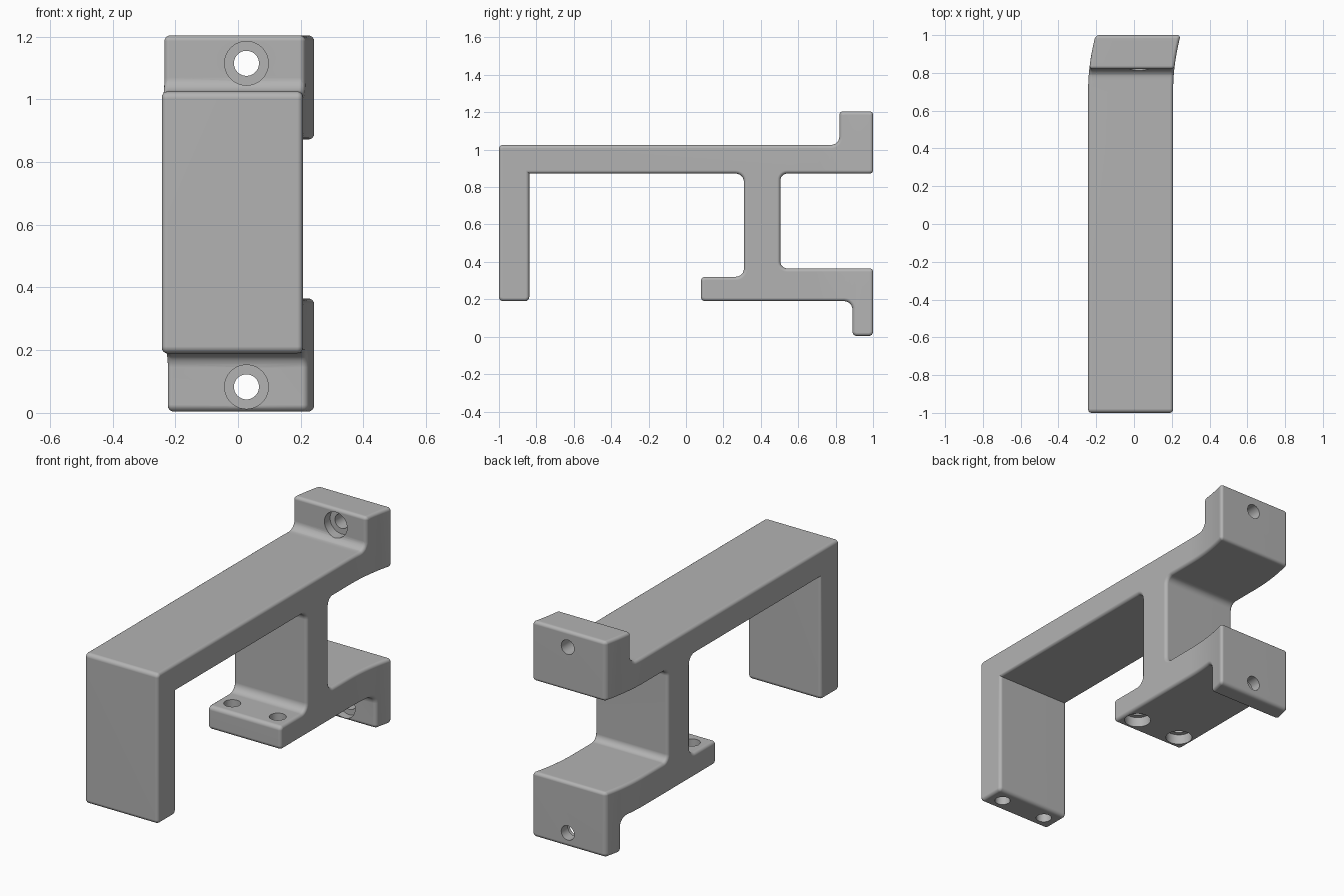
import bpy, bmesh, math
from mathutils import Vector, Matrix

if "Cube" in bpy.data.objects:
    bpy.data.objects.remove(bpy.data.objects["Cube"], do_unlink=True)

# Single grey material
grey = bpy.data.materials.new("plain_grey")
grey.use_nodes = True
colour = (0.45, 0.45, 0.45, 1)
grey.diffuse_color = colour
grey.node_tree.nodes["Principled BSDF"].inputs["Base Color"].default_value = colour

LEFT, RIGHT, EDGE = -0.243, 0.207, 0.018
C, F = 0.022, 0.045       # convex corner and concave fillet radii


def rounded(points, steps=6):
    """Round each (y, z, radius) corner of a right-angled outline."""
    out = []
    for i, (y, z, r) in enumerate(points):
        p = Vector((y, z))
        a = (Vector(points[i - 1][:2]) - p).normalized()
        b = (Vector(points[(i + 1) % len(points)][:2]) - p).normalized()
        if r == 0:
            out.append(p)
            continue
        centre = p + (a + b) * r
        for k in range(steps + 1):
            t = k / steps * math.pi / 2
            out.append(centre - b * r * math.cos(t) - a * r * math.sin(t))
    return out


# Side outline of the whole bracket
outline = rounded([
    (-1, 0.19, C), (-0.838, 0.19, C), (-0.838, 0.872, 0),
    (0.31, 0.872, F), (0.31, 0.32, F), (0.08, 0.32, C), (0.08, 0.19, C),
    (0.89, 0.19, F), (0.89, 0.004, C), (1, 0.004, C), (1, 0.365, C * 0.8),
    (0.505, 0.365, F * 0.8), (0.505, 0.872, F * 0.8), (1, 0.872, C * 0.8),
    (1, 1.204, C * 0.8), (0.82, 1.204, C * 0.8), (0.82, 1.025, F), (-1, 1.025, C)])

bm = bmesh.new()
base = bm.faces.new([bm.verts.new((LEFT, p.x, p.y)) for p in outline])
ext = bmesh.ops.extrude_face_region(bm, geom=[base], use_keep_orig=True)
bmesh.ops.translate(bm, vec=(RIGHT - LEFT, 0, 0),
                    verts=[g for g in ext["geom"] if isinstance(g, bmesh.types.BMVert)])
bmesh.ops.recalc_face_normals(bm, faces=bm.faces)

# Soft edges around both sides
rim = [e for e in bm.edges
       if sum(abs(f.normal.x) > 0.9 for f in e.link_faces) == 1]
bmesh.ops.bevel(bm, geom=rim, offset=EDGE, offset_type='OFFSET', segments=4,
                profile=0.5, affect='EDGES', clamp_overlap=False)

# Sweep the rear end sideways
START = 0.7
for i in range(10):
    bmesh.ops.bisect_plane(bm, geom=bm.verts[:] + bm.edges[:] + bm.faces[:],
                           plane_co=(0, START + i * 0.03, 0), plane_no=(0, 1, 0))
for v in bm.verts:
    v.co.x += 0.04 * (max(0, v.co.y - START) / (1 - START)) ** 2
bmesh.ops.recalc_face_normals(bm, faces=bm.faces)

mesh = bpy.data.meshes.new("mounting_bracket")
bm.to_mesh(mesh)
bm.free()
mesh.materials.append(grey)
bracket = bpy.data.objects.new("mounting_bracket", mesh)
bpy.context.collection.objects.link(bracket)
bpy.context.view_layer.objects.active = bracket
bracket.select_set(True)


def drill(start, end, radius):
    """Cut a round hole between two points."""
    a, b = Vector(start), Vector(end)
    turn = (b - a).to_track_quat('Z', 'Y').to_matrix().to_4x4()
    hole = bmesh.new()
    bmesh.ops.create_cone(hole, cap_ends=True, segments=40, radius1=radius,
                          radius2=radius, depth=(b - a).length,
                          matrix=Matrix.Translation((a + b) / 2) @ turn)
    data = bpy.data.meshes.new("hole_cutter")
    hole.to_mesh(data)
    hole.free()
    data.materials.append(grey)
    cutter = bpy.data.objects.new("hole_cutter", data)
    cutter.hide_render = True
    bpy.context.collection.objects.link(cutter)
    mod = bracket.modifiers.new("hole", 'BOOLEAN')
    mod.operation, mod.solver, mod.object = 'DIFFERENCE', 'EXACT', cutter
    bpy.ops.object.modifier_apply(modifier=mod.name)
    bpy.data.objects.remove(cutter, do_unlink=True)


# Counterbored screw holes through the rear lugs
for z, face in ((1.115, 0.82), (0.083, 0.89)):
    drill((0.027, face - 0.045, z), (0.027, face + 0.05, z), 0.07)
    drill((0.027, face, z), (0.027, 1.1, z), 0.04)

# Paired holes in the foot and under the front leg
for x in (-0.158, 0.122):
    drill((x, 0.175, 0.1), (x, 0.175, 0.245), 0.068)
    drill((x, 0.175, 0.2), (x, 0.175, 0.4), 0.043)
    drill((x, -0.919, 0.1), (x, -0.919, 0.4), 0.04)

bpy.ops.object.shade_smooth_by_angle(angle=math.radians(32))
weighted = bracket.modifiers.new("even_shading", 'WEIGHTED_NORMAL')
weighted.keep_sharp = True
